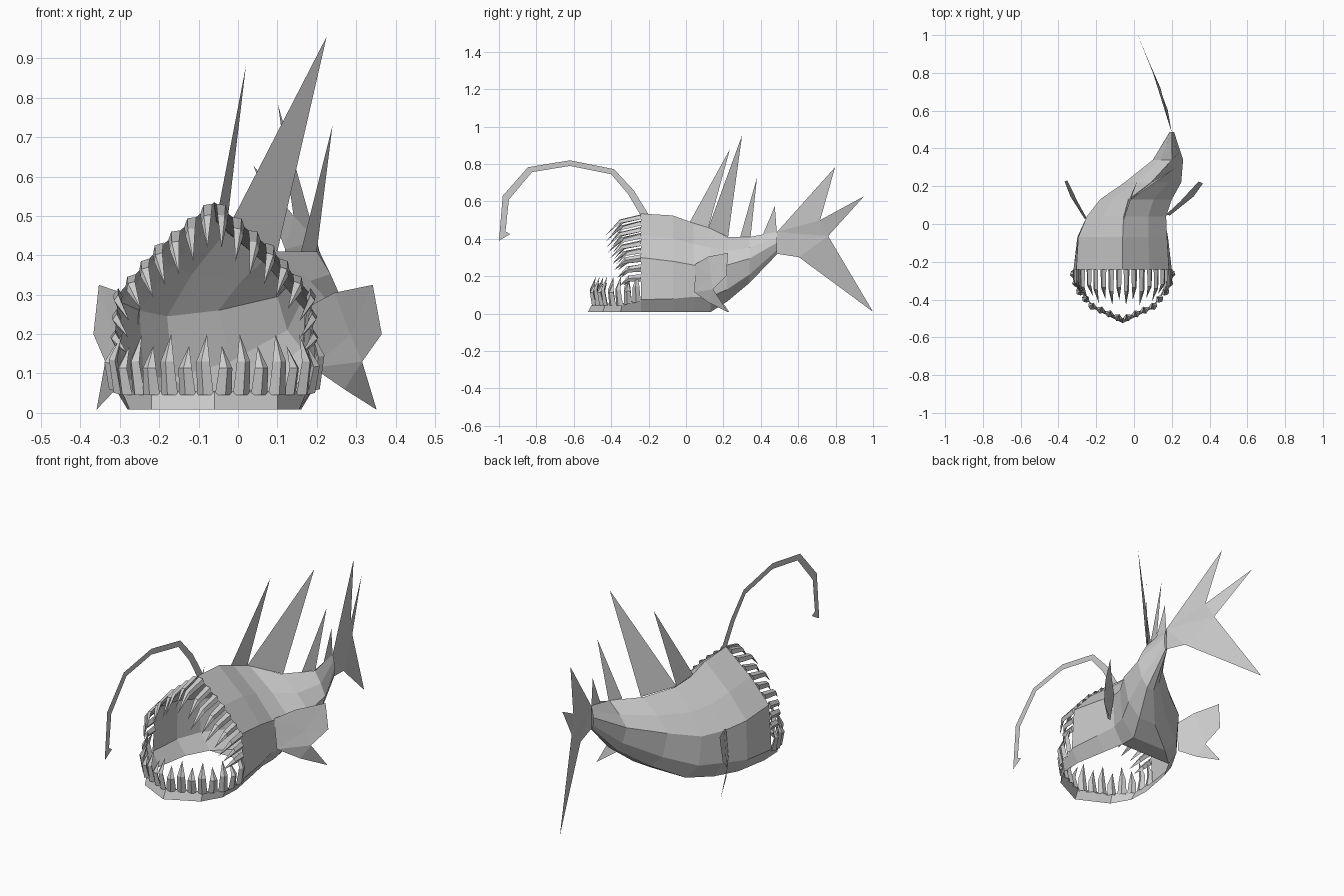
import bpy
from mathutils import Vector as V

if "Cube" in bpy.data.objects:
    bpy.data.objects.remove(bpy.data.objects["Cube"])


def build(name, verts, faces):
    me = bpy.data.meshes.new(name)
    me.from_pydata([tuple(v) for v in verts], [], faces)
    me.update()
    ob = bpy.data.objects.new(name, me)
    bpy.context.collection.objects.link(ob)
    return ob


def lerp_table(t, table):
    for (a, va), (b, vb) in zip(table, table[1:]):
        if t <= b:
            return va + (vb - va) * (t - a) / (b - a)
    return table[-1][1]


def sample(path, count):
    """Evenly spaced points and tangents along a polyline."""
    lens = [(b - a).length for a, b in zip(path, path[1:])]
    total = sum(lens)
    out = []
    for i in range(count):
        d = total * (i + 0.5) / count
        for a, b, l in zip(path, path[1:], lens):
            if d <= l:
                out.append((a.lerp(b, d / l), (b - a).normalized()))
                break
            d -= l
    return out


# Body shell: rings of nine points, open under the mouth
# y, top x, centre x, half widths (side, low, bottom), z (top, side, low, bottom)
RINGS = [
    (-0.24, -0.06, -0.06, 0.245, 0.26, 0.22, 0.535, 0.30, 0.075, 0.008),
    (-0.07, -0.06, -0.06, 0.235, 0.24, 0.19, 0.525, 0.28, 0.08, 0.008),
    (0.04, -0.055, -0.04, 0.21, 0.20, 0.15, 0.485, 0.26, 0.09, 0.008),
    (0.13, -0.03, 0.01, 0.19, 0.175, 0.10, 0.46, 0.245, 0.09, 0.008),
    (0.22, 0.09, 0.10, 0.15, 0.12, 0.05, 0.41, 0.26, 0.13, 0.065),
    (0.34, 0.20, 0.18, 0.08, 0.055, 0.02, 0.41, 0.295, 0.21, 0.165),
    (0.487, 0.20, 0.20, 0.012, 0.01, 0.005, 0.438, 0.38, 0.34, 0.318),
]


def ring(y, tx, cx, hs, hl, hb, zt, zs, zl, zb):
    def half(s):
        sx = cx + s * hs
        return [V((cx + s * hb, y, zb)), V((cx + s * hl, y, zl)), V((sx, y, zs)),
                V((tx + 0.58 * (sx - tx), y, (zt + zs) / 2))]
    return half(-1) + [V((tx, y, zt))] + half(1)[::-1]


verts, faces = [], []
for r in RINGS:
    verts += ring(*r)
for i in range(len(RINGS) - 1):
    for j in range(9 if i >= 2 else 8):
        k = (j + 1) % 9
        faces.append((i * 9 + j, i * 9 + k, i * 9 + 9 + k, i * 9 + 9 + j))
build("body", verts, faces)

# Lower jaw rim
CX = -0.06
low_half = [(0.22, -0.24), (0.215, -0.35), (0.16, -0.445), (0, -0.525)]
top_half = [(0.26, -0.24), (0.235, -0.34), (0.16, -0.43), (0, -0.50)]


def rim(half, z0, z1):
    left = [V((CX - x, y, z0 if i == 0 else z1)) for i, (x, y) in enumerate(half)]
    return left + [V((2 * CX - p.x, p.y, p.z)) for p in left[-2::-1]]


jaw_low, jaw_top = rim(low_half, 0.008, 0.008), rim(top_half, 0.075, 0.055)
n = len(jaw_low)
build("lower_jaw", jaw_low + jaw_top,
      [(i, i + 1, n + i + 1, n + i) for i in range(n - 1)])


# Teeth: bent four-sided spikes
def tooth(verts, faces, base, mid, tip, side, deep, w):
    o = len(verts)
    for c, f in ((base, 1.0), (mid, 0.8)):
        for a, b in ((1, 0), (0, 1), (-1, 0), (0, -1)):
            verts.append(c + side * a * w * f + deep * b * w * 0.6 * f)
    verts.append(tip)
    for j in range(4):
        k = (j + 1) % 4
        faces.extend([(o + j, o + k, o + 4 + k, o + 4 + j), (o + 4 + j, o + 4 + k, o + 8)])


verts, faces = [], []
for i, (p, t) in enumerate(sample(jaw_top, 16)):
    out = V((t.y, -t.x, 0)).normalized()
    h = 0.155 if i % 2 else 0.125
    p = p - V((0, 0, 0.01))
    tooth(verts, faces, p, p + out * 0.015 + V((0, 0, h * 0.55)),
          p - out * 0.01 + V((0, 0, h)), t, out, 0.023)
build("lower_teeth", verts, faces)

verts, faces = [], []
lip = ring(*RINGS[0])[1:8]
lip[0] = lip[0].lerp(lip[1], 0.4)
lip[-1] = lip[-1].lerp(lip[-2], 0.4)
for i, (p, t) in enumerate(sample(lip, 18)):
    up = min(1, max(0, (p.z - 0.15) / 0.3))
    l = (0.10 + 0.09 * up) * (1 if i % 2 else 0.85)
    inward = V((CX - p.x, 0, 0)) * 0.12
    mid = p + V((0, -l * 0.6, -0.025 * up))
    tip = p + V((0, -l, -0.03 - 0.07 * up)) + inward
    tooth(verts, faces, p, mid, tip, t, t.cross(V((0, 1, 0))), 0.02)
build("upper_teeth", verts, faces)

# Lure stalk: flat bent ribbon
outer = [(-0.20, 0.53), (-0.28, 0.66), (-0.385, 0.773), (-0.62, 0.82),
         (-0.845, 0.783), (-0.98, 0.63), (-1.0, 0.39)]
inner = [(-0.245, 0.53), (-0.31, 0.64), (-0.40, 0.746), (-0.62, 0.79),
         (-0.823, 0.757), (-0.947, 0.61), (-0.965, 0.44)]
n = len(outer)
build("lure", [(CX, y, z) for y, z in outer + inner] + [(CX, -0.94, 0.425)],
      [(i, i + 1, n + i + 1, n + i) for i in range(n - 1)] + [(6, 14, 13)])

# Dorsal spines: thin triangles along the ridge
SPINES = [
    ((-0.055, 0.02, 0.49), (-0.03, 0.12, 0.46), (0.02, 0.235, 0.88)),
    ((-0.03, 0.12, 0.46), (0.10, 0.225, 0.41), (0.225, 0.30, 0.955)),
    ((0.16, 0.29, 0.41), (0.20, 0.345, 0.41), (0.24, 0.38, 0.73)),
    ((0.20, 0.41, 0.42), (0.20, 0.485, 0.437), (0.20, 0.475, 0.575)),
]
for i, s in enumerate(SPINES):
    build("dorsal_spine_%d" % (i + 1), s, [(0, 1, 2)])

# Tail fin: thin sheet sweeping sideways
bend = [(0.48, 0.20), (0.6, 0.18), (0.72, 0.14), (0.8, 0.10), (0.95, 0.04), (1.0, 0.02)]
tail = [(0.487, 0.437), (0.797, 0.783), (0.717, 0.50), (0.952, 0.628),
        (0.76, 0.415), (1.0, 0.01), (0.604, 0.302), (0.487, 0.32)]
build("tail_fin", [(lerp_table(y, bend), y, z) for y, z in tail],
      [(0, 1, 2), (2, 3, 4), (4, 5, 6), (0, 2, 4), (0, 4, 6), (0, 6, 7)])

# Pectoral fins: outline fanned around a centre point
FIN = [(0.17, 0.05, 0.265), (0.245, 0.12, 0.305), (0.342, 0.225, 0.325),
       (0.365, 0.215, 0.20), (0.315, 0.145, 0.13), (0.352, 0.225, 0.008),
       (0.27, 0.12, 0.06), (0.19, 0.045, 0.115), (0.285, 0.135, 0.20)]
fan = [(0, 1, 8), (1, 2, 8), (2, 3, 8), (3, 4, 8), (4, 6, 7), (4, 5, 6), (4, 7, 8), (7, 0, 8)]
build("pectoral_fin_right", FIN, fan)
build("pectoral_fin_left",
      [(-0.25 - (x - 0.17) * 0.6, y - 0.02 + (x - 0.17) * 0.15, z) for x, y, z in FIN], fan)
